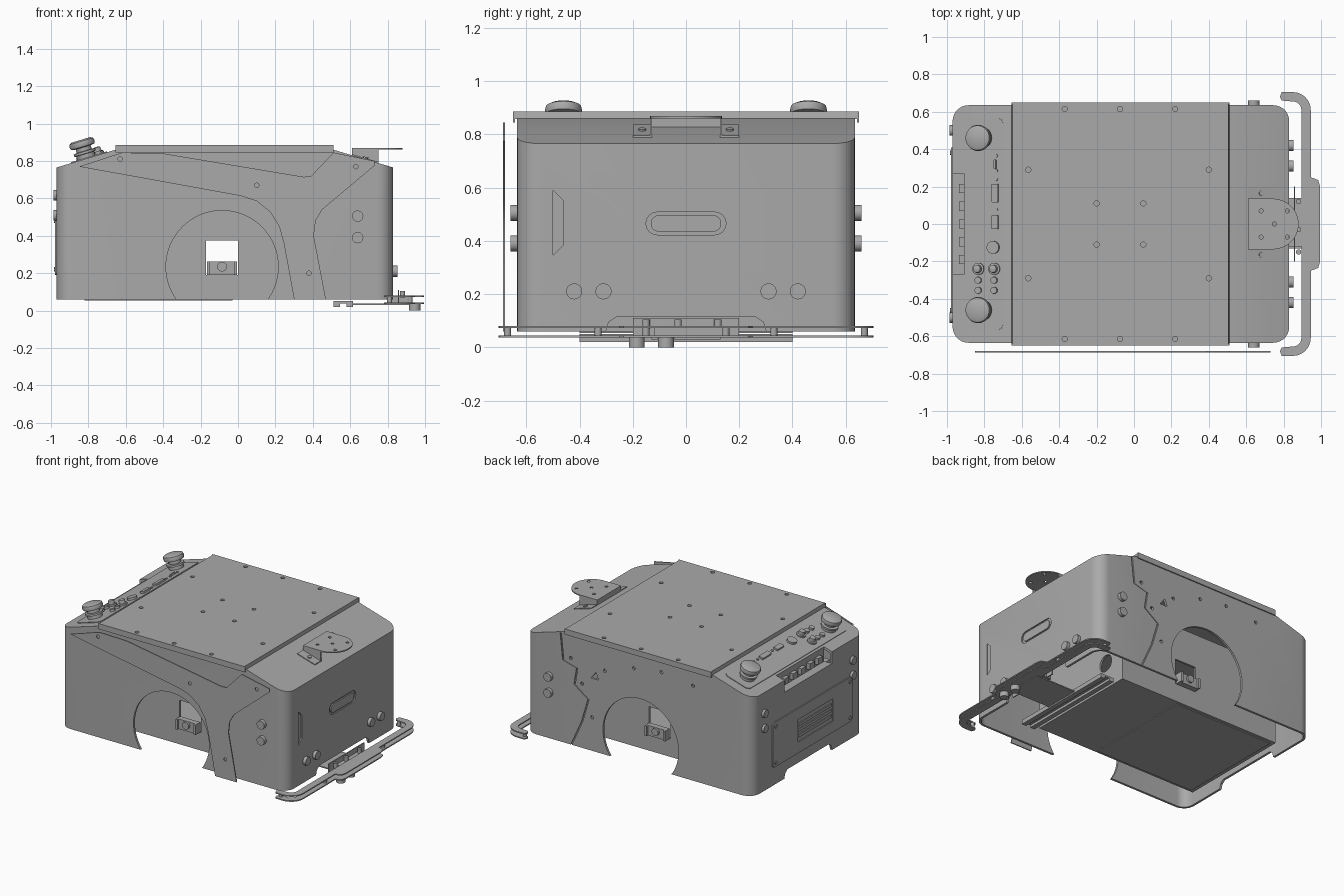
import bpy, bmesh
from math import sin, cos, pi, atan2, radians
from mathutils import Matrix, Vector

old = bpy.data.objects.get("Cube")
if old:
    bpy.data.objects.remove(old)

grey = bpy.data.materials.new("plain grey")
grey.use_nodes = True
grey.diffuse_color = (0.4, 0.4, 0.4, 1)
grey.node_tree.nodes["Principled BSDF"].inputs["Base Color"].default_value = (0.4, 0.4, 0.4, 1)


def finish(name, bm):
    bmesh.ops.recalc_face_normals(bm, faces=bm.faces)
    me = bpy.data.meshes.new(name)
    bm.to_mesh(me)
    bm.free()
    me.materials.append(grey)
    ob = bpy.data.objects.new(name, me)
    bpy.context.scene.collection.objects.link(ob)
    return ob


def prism(name, pts, axis, a, b, corner=0):
    """Extrude a flat outline along an axis, optionally rounding the upright edges."""
    place = {"x": lambda p, d: (d, p[0], p[1]),
             "y": lambda p, d: (p[0], d, p[1]),
             "z": lambda p, d: (p[0], p[1], d)}[axis]
    bm = bmesh.new()
    lo = [bm.verts.new(place(p, a)) for p in pts]
    hi = [bm.verts.new(place(p, b)) for p in pts]
    bm.faces.new(lo)
    bm.faces.new(hi)
    for i in range(len(pts)):
        j = (i + 1) % len(pts)
        bm.faces.new((lo[i], lo[j], hi[j], hi[i]))
    if corner:
        up = [e for e in bm.edges
              if (e.verts[0].co - e.verts[1].co).xy.length < 1e-4]
        bmesh.ops.bevel(bm, geom=up, offset=corner, segments=7, profile=0.5, affect="EDGES")
    return finish(name, bm)


def box(name, x0, x1, y0, y1, z0, z1):
    return prism(name, [(x0, y0), (x1, y0), (x1, y1), (x0, y1)], "z", z0, z1)


def rounded(cx, cy, w, h, r, n=6):
    pts = []
    for k, (sx, sy) in enumerate([(1, 1), (-1, 1), (-1, -1), (1, -1)]):
        for i in range(n + 1):
            t = (k + i / n) * pi / 2
            pts.append((cx + sx * (w / 2 - r) + r * cos(t), cy + sy * (h / 2 - r) + r * sin(t)))
    return pts


def lathe(name, loc, profile, direction, n=28):
    """Turn (radius, height) pairs about a direction."""
    bm = bmesh.new()
    rings = [[bm.verts.new((r * cos(2 * pi * i / n), r * sin(2 * pi * i / n), h))
              for i in range(n)] for r, h in profile]
    bm.faces.new(rings[0])
    bm.faces.new(rings[-1])
    for p, q in zip(rings, rings[1:]):
        for i in range(n):
            j = (i + 1) % n
            bm.faces.new((p[i], p[j], q[j], q[i]))
    turn = Vector(direction).to_track_quat("Z", "Y").to_matrix().to_4x4()
    bm.transform(Matrix.Translation(loc) @ turn)
    return finish(name, bm)


def disc(name, loc, r, h, direction=(0, 0, 1), n=28):
    return lathe(name, loc, [(r, 0), (r, h)], direction, n)


def cut(ob, *cutters):
    for c in cutters:
        m = ob.modifiers.new("cut", "BOOLEAN")
        m.operation, m.solver, m.object = "DIFFERENCE", "EXACT", c
        me = bpy.data.meshes.new_from_object(ob.evaluated_get(bpy.context.evaluated_depsgraph_get()))
        ob.modifiers.clear()
        ob.data = me
        bpy.data.objects.remove(c)


# Hollow body shell
def body(name, t, bottom):
    pts = [(-0.97 + t, bottom), (0.83 - t, bottom), (0.83 - t, 0.765 - t), (0.51, 0.86 - t),
           (-0.655, 0.86 - t), (-0.97 + t, 0.765 - t)]
    return prism(name, pts, "y", -0.635 + t, 0.635 - t, 0.085 - t)


shell = body("body_shell", 0, 0.06)
skirt = [(-0.32, 0), (0.32, 0), (0.29, 0.095), (0.26, 0.115), (-0.26, 0.115), (-0.29, 0.095)]
cut(shell, body("inner", 0.016, -0.1),
    disc("arch", (-0.085, -0.9, 0.235), 0.3, 1.8, (0, 1, 0), 64),
    prism("front_skirt", skirt, "x", 0.7, 1),
    prism("rear_skirt", [(y * 0.9, z) for y, z in skirt], "x", -1.1, -0.9),
    prism("grip", rounded(0, 0.465, 0.3, 0.085, 0.042), "x", 0.822, 0.9),
    prism("side_slot", [(-0.5, 0.59), (-0.46, 0.55), (-0.46, 0.385), (-0.5, 0.345)], "x", 0.822, 0.9),
    box("connector_bay", -1.1, -0.905, -0.27, 0.27, 0.68, 0.9))

# Zigzag seam and fixing holes in the back wall
seam = [(0.55, 0.84), (0.53, 0.65), (0.42, 0.62), (0.44, 0.5), (0.33, 0.42), (0.38, 0.25), (0.47, 0.05)]
ribbon = [(x - 0.005, z) for x, z in seam] + [(x + 0.005, z) for x, z in reversed(seam)]
cut(shell, prism("seam", ribbon, "y", 0.627, 0.7),
    prism("vent", [(0.31, 0.58), (0.25, 0.58), (0.27, 0.63)], "y", 0.6, 0.7))
for x, z in [(0.2, 0.66), (-0.03, 0.74), (-0.25, 0.77), (-0.5, 0.74), (0.47, 0.68), (0.38, 0.52), (0.3, 0.3)]:
    cut(shell, disc("hole", (x, 0.6, z), 0.012, 0.1, (0, 1, 0), 12))

# Raised grip, and connector shelf inside the bay
prism("grip_insert", rounded(0, 0.465, 0.265, 0.062, 0.031), "x", 0.815, 0.83)
box("bay_back", -0.908, -0.9, -0.27, 0.27, 0.67, 0.785)
box("bay_floor", -0.965, -0.9, -0.27, 0.27, 0.672, 0.68)
for i in range(5):
    y = -0.19 + i * 0.095
    box("bay_connector", -0.935, -0.905, y - 0.025, y + 0.025, 0.7, 0.745)

# Top deck with skirt and holes
deck = prism("top_deck", [(-0.655, 0.858), (-0.65, 0.885), (0.505, 0.885), (0.51, 0.858)], "y", -0.648, 0.648)
deck_holes = [(-0.37, 0.615), (-0.075, 0.615), (0.22, 0.615), (-0.565, 0.29), (0.4, 0.29), (-0.2, 0.11), (0.05, 0.11)]
for x, y in deck_holes:
    for s in (-1, 1):
        cut(deck, disc("hole", (x, s * y, 0.872), 0.014, 0.1, n=14))
for s in (-1, 1):
    box("deck_lip", -0.655, 0.51, s * 0.642, s * 0.65, 0.845, 0.885)

# Offset side trim on the front
trim = [(-0.85, 0.77), (-0.62, 0.845), (-0.4, 0.84), (0.35, 0.715), (0.39, 0.718), (0.51, 0.845),
        (0.73, 0.8), (0.73, 0.775), (0.45, 0.54), (0.415, 0.48), (0.405, 0.4), (0.47, 0.06), (0.3, 0.06),
        (0.245, 0.36), (0.22, 0.45), (0.17, 0.53), (0.1, 0.585), (0.02, 0.612)]
trim_plate = prism("side_trim", trim, "y", -0.688, -0.68)
for x, z in [(-0.63, 0.81), (0.1, 0.67), (0.38, 0.2), (0.63, 0.77)]:
    cut(trim_plate, disc("hole", (x, -0.7, z), 0.012, 0.1, (0, 1, 0), 14))

# Inner chassis with a window through both walls
chassis = box("inner_chassis", -0.85, 0.45, -0.42, 0.42, 0.06, 0.62)
cut(chassis, box("hollow", -0.835, 0.435, -0.405, 0.405, 0.075, 0.605),
    box("window", -0.17, 0, -0.6, 0.6, 0.19, 0.375),
    disc("port", (0.4, 0.25, 0.25), 0.06, 0.1, (1, 0, 0)))
box("belly_plate", -0.82, -0.03, -0.4, 0.4, 0.054, 0.062)
for s in (-1, 1):
    bracket = box("axle_bracket", -0.165, -0.005, s * 0.42, s * 0.46, 0.19, 0.262)
    disc("axle_boss", (-0.085, s * 0.44, 0.235), 0.026, 0.035, (0, s, 0))
    for x in (-0.157, -0.013):
        box("bracket_cheek", x - 0.008, x + 0.008, s * 0.42, s * 0.475, 0.19, 0.262)

# Round sensors on the walls
for s in (-1, 1):
    for z in (0.39, 0.505):
        disc("side_sensor", (0.64, s * 0.63, z), 0.03, 0.03, (0, s, 0))
    for z in (0.51, 0.617):
        disc("rear_sensor", (-0.965, s * 0.5, z), 0.028, 0.022, (-1, 0, 0))
    for y in (0.31, 0.42):
        disc("front_sensor", (0.825, s * y, 0.21), 0.03, 0.027, (1, 0, 0))

# Rear service panel with louvred slot
panel = prism("service_panel", rounded(-0.04, 0.35, 0.9, 0.32, 0.02), "x", -0.978, -0.968)
cut(panel, box("slot", -1, -0.972, -0.27, 0.13, 0.27, 0.43))
for z in (0.31, 0.35, 0.39):
    box("louvre", -0.978, -0.968, -0.26, 0.12, z - 0.01, z + 0.01)
for y in (-0.46, 0.38):
    for z in (0.22, 0.48):
        disc("panel_screw", (-0.977, y, z), 0.012, 0.007, (-1, 0, 0), 12)

# Sloped control panel
tilt = atan2(0.095, 0.315)
up = (-sin(tilt), 0, cos(tilt))


def on_slope(x, y, h=0.0):
    return Vector((x, y, 0.765 + (x + 0.97) * 0.3016)) + h * Vector(up)


def tilted_plate(name, x, y, w, d, h, r):
    ob = prism(name, rounded(0, 0, w, d, r), "z", -0.004, h)
    ob.data.transform(Matrix.Translation(on_slope(x, y)) @ Matrix.Rotation(-tilt, 4, "Y"))
    return ob


tilted_plate("control_panel", -0.795, 0, 0.2, 1.13, 0.005, 0.03)
stop = [(0.05, 0), (0.05, 0.025), (0.06, 0.027), (0.06, 0.04), (0.042, 0.042), (0.042, 0.062),
        (0.066, 0.066), (0.07, 0.08), (0.066, 0.096), (0.05, 0.104)]
knob = [(0.032, 0), (0.032, 0.015), (0.022, 0.017), (0.02, 0.04), (0.012, 0.044)]
for s in (-1, 1):
    lathe("stop_button", on_slope(-0.81, s * 0.46), stop, up, 36)
for x in (-0.83, -0.745):
    lathe("selector_knob", on_slope(x, -0.24), knob, up)
    for y in (-0.3, -0.355):
        disc("push_button", on_slope(x, y), 0.018, 0.02, up, 20)
disc("power_button", on_slope(-0.75, -0.125), 0.034, 0.02, up)
for y, d in [(0.01, 0.075), (0.165, 0.1), (0.32, 0.05)]:
    tilted_plate("panel_socket", -0.74, y, 0.035 if y < 0.3 else 0.012, d, 0.018, 0.005)
for y in (0.075, 0.24, 0.285, 0.365):
    disc("panel_screw", on_slope(-0.735, y), 0.009, 0.012, up, 12)

# Raised round mount over the front slope
mount = prism("mount_plate", [(0.61, -0.135), (0.75, -0.135)]
              + [(0.745 + 0.135 * cos(radians(a)), 0.135 * sin(radians(a))) for a in range(-80, 81, 10)]
              + [(0.75, 0.135), (0.61, 0.135)], "z", 0.86, 0.868)
for x, y in [(0.68, 0.07), (0.68, -0.07), (0.82, 0.07), (0.82, -0.07), (0.75, 0)]:
    cut(mount, disc("hole", (x, y, 0.8), 0.011, 0.1, n=14))
box("mount_wall", 0.61, 0.618, -0.135, 0.135, 0.8, 0.868)
for s in (-1, 1):
    prism("mount_leg", [(0.61, 0.82), (0.75, 0.785), (0.75, 0.865), (0.61, 0.865)], "y", s * 0.127, s * 0.135)
    foot = prism("mount_foot", [(0.61, 0.828), (0.75, 0.787), (0.75, 0.795), (0.61, 0.836)], "y", s * 0.13, s * 0.2)
    disc("foot_screw", (0.68, s * 0.165, 0.81), 0.014, 0.012, (0.29, 0, 0.95), 12)

# Double bumper bar
def arc(r, steps):
    return [(0.85 + r * cos(t * pi / 12), 0.61 + r * sin(t * pi / 12)) for t in steps]


half = [(0.995, 0.2), (0.985, 0.235), (0.945, 0.25)] + arc(0.095, range(7)) + [(0.79, 0.705), (0.78, 0.68), (0.79, 0.66)]
half += arc(0.045, range(6, -1, -1))
outline = half + [(x, -y) for x, y in reversed(half)]
for z in (0.036, 0.072):
    prism("bumper_bar", outline, "z", z, z + 0.008)
for y in (-0.67, -0.33, -0.15, 0.15, 0.33, 0.67):
    disc("bumper_spacer", (0.92 if abs(y) < 0.5 else 0.81, y, 0.036), 0.013, 0.044, n=16)

# Bumper carriage, rails and feet
for x in (0.51, 0.58):
    box("cross_rail", x, x + 0.035, -0.4, 0.4, 0.02, 0.04)
box("rail_web", 0.51, 0.615, -0.4, 0.4, 0.038, 0.05)
box("carriage_plate", 0.6, 0.93, -0.13, 0.13, 0.03, 0.038)
box("carriage_block", 0.82, 0.9, -0.12, 0.14, 0.044, 0.075)
box("carriage_bracket", 0.855, 0.862, -0.2, 0.2, 0.04, 0.11)
for y in (-0.15, -0.03, 0.12):
    disc("carriage_bolt", (0.88, y, 0.07), 0.014, 0.035, n=16)
for y in (-0.185, -0.075):
    disc("bumper_foot", (0.945, y, 0), 0.03, 0.037)

# Smooth the rounded surfaces, keep edges crisp
bpy.ops.object.select_all(action="DESELECT")
for ob in bpy.context.scene.objects:
    if ob.type == "MESH" and grey.name in ob.data.materials:
        ob.select_set(True)
        bpy.context.view_layer.objects.active = ob
bpy.ops.object.shade_smooth_by_angle(angle=radians(30))
